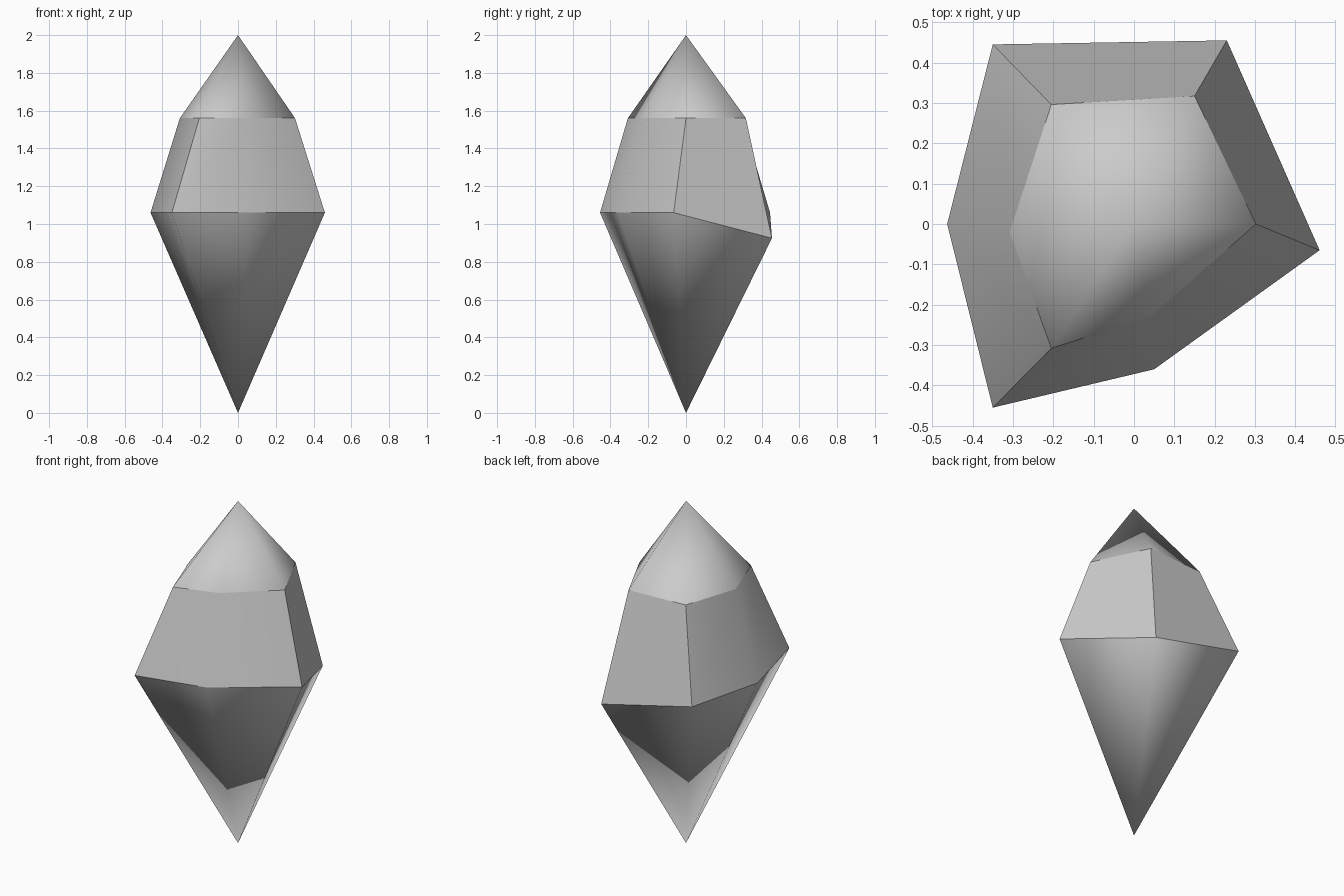
import bpy
import bmesh
import math

cube = bpy.data.objects.get("Cube")
if cube:
    bpy.data.objects.remove(cube, do_unlink=True)

stone = bpy.data.materials.new("grey_crystal")
stone.use_nodes = True
grey = (0.6, 0.6, 0.6, 1)
stone.diffuse_color = grey
stone.node_tree.nodes["Principled BSDF"].inputs["Base Color"].default_value = grey

# Irregular six-sided girdle and shoulder, counter-clockwise from above
GIRDLE = [(-0.35, -0.455, 1.06), (0.05, -0.36, 1.06), (0.46, -0.065, 1.06),
          (0.23, 0.455, 0.925), (-0.35, 0.445, 1.06), (-0.463, 0, 1.06)]
SHOULDER = [(-0.205, -0.308, 1.56), (0.04, -0.23, 1.56), (0.302, 0, 1.56),
            (0.15, 0.317, 1.56), (-0.205, 0.296, 1.56), (-0.308, -0.02, 1.56)]


def loft(name, lower, upper, angle):
    """Join two rings; a ring of one point makes a cone."""
    bm = bmesh.new()
    low = [bm.verts.new(p) for p in lower]
    high = [bm.verts.new(p) for p in upper]
    count = max(len(low), len(high))
    for i in range(count):
        j = (i + 1) % count
        corners = [low[i % len(low)], low[j % len(low)],
                   high[j % len(high)], high[i % len(high)]]
        bm.faces.new(list(dict.fromkeys(corners)))
    mesh = bpy.data.meshes.new(name)
    bm.to_mesh(mesh)
    bm.free()
    mesh.materials.append(stone)
    obj = bpy.data.objects.new(name, mesh)
    bpy.context.collection.objects.link(obj)
    bpy.ops.object.select_all(action='DESELECT')
    obj.select_set(True)
    bpy.context.view_layer.objects.active = obj
    bpy.ops.object.shade_smooth_by_angle(angle=math.radians(angle))


# Separate parts keep the girdle and shoulder creases crisp
loft("lower_point", [(0, 0, 0)], GIRDLE, 180)
loft("middle_band", GIRDLE, SHOULDER, 50)
loft("upper_point", SHOULDER, [(0, 0, 2)], 180)
